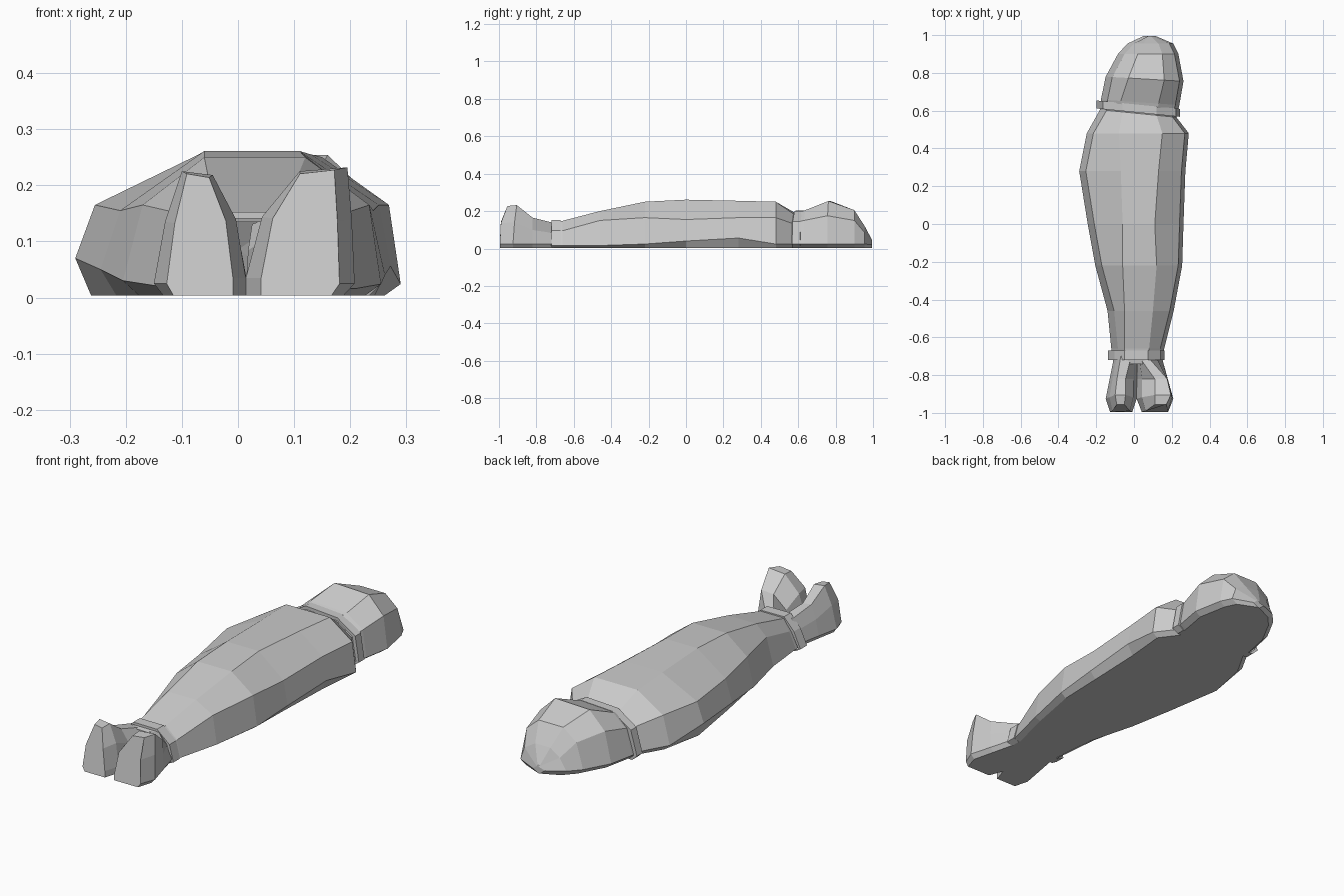
import bpy, bmesh


def section(y, xl, xr, cl, cr, zt, zs, zw, shear=0.0, inset=0.035, grow=0.0):
    """Flat-bottomed, eight-sided slice: base, bulge, shoulder and crest on both sides."""
    b, g = 0.028, grow
    pts = [(xl + b - g, 0.004), (xl - g, zw), (xl + inset - g, zs + g * 0.5), (cl, zt + g),
           (cr, zt + g * 0.9), (xr - inset * 0.6 + g, zs + g * 0.5), (xr + g, zw * 0.8), (xr - b + g, 0.004)]
    return [(x, y + shear * (x - 0.02), z) for x, z in pts]


def loft(name, rings, cap_start=False, cap_end=False):
    bm = bmesh.new()
    vs = [[bm.verts.new(p) for p in r] for r in rings]
    n = len(rings[0])
    for a, b in zip(vs, vs[1:]):
        for i in range(n):
            j = (i + 1) % n
            bm.faces.new((a[i], a[j], b[j], b[i]))
    if cap_start:
        bm.faces.new(vs[0][::-1])
    if cap_end:
        bm.faces.new(vs[-1])
    bmesh.ops.recalc_face_normals(bm, faces=bm.faces)
    me = bpy.data.meshes.new(name)
    bm.to_mesh(me)
    bm.free()
    ob = bpy.data.objects.new(name, me)
    bpy.context.collection.objects.link(ob)
    return ob


# Slices shared by neighbouring parts
ankle = (-0.74, -0.11, 0.145, -0.04, 0.07, 0.135, 0.085, 0.02)
neck = (0.585, -0.18, 0.225, -0.06, 0.12, 0.185, 0.135, 0.03, -0.1)

# Wrapped torso and legs
torso = [
    ankle,
    (-0.66, -0.12, 0.16, -0.05, 0.08, 0.148, 0.095, 0.02),
    (-0.46, -0.14, 0.21, -0.05, 0.10, 0.200, 0.150, 0.02),
    (-0.22, -0.205, 0.255, -0.06, 0.12, 0.250, 0.165, 0.03),
    (0.00, -0.245, 0.262, -0.06, 0.11, 0.261, 0.155, 0.05),
    (0.28, -0.29, 0.272, -0.07, 0.13, 0.255, 0.165, 0.07),
    (0.48, -0.25, 0.29, -0.08, 0.15, 0.250, 0.165, 0.03),
    neck,
]
loft("wrapped_body", [section(*t) for t in torso])

# Covered head, ending in a low sloped tip
head = [
    neck,
    (0.645, -0.175, 0.24, -0.07, 0.13, 0.205, 0.150, 0.03, -0.07),
    (0.77, -0.15, 0.262, -0.03, 0.16, 0.254, 0.175, 0.03, -0.06),
    (0.90, -0.085, 0.235, 0.02, 0.15, 0.205, 0.150, 0.03),
    (0.955, -0.035, 0.208, 0.05, 0.13, 0.120, 0.085, 0.03),
    (0.995, 0.05, 0.115, 0.076, 0.09, 0.045, 0.035, 0.025),
]
loft("wrapped_head", [section(*h) for h in head], cap_end=True)

# Tied bands at neck and ankles
loft("neck_band", [section(y, *neck[1:], grow=g)
                   for y, g in ((0.59, 0.0), (0.59, 0.018), (0.632, 0.018), (0.632, 0.0))])
loft("ankle_band", [section(y, -0.125, 0.15, -0.05, 0.075, 0.141, 0.09, 0.02, grow=g)
                    for y, g in ((-0.72, 0.0), (-0.72, 0.012), (-0.67, 0.012), (-0.67, 0.0))])


# Two feet, toes pointing up, with a notch between them
def foot(name, outer, inner, peak_out, peak_in, height):
    def ring(y, o, i, po, pi, h, lean=0.0):
        return [(o * 0.9 + i * 0.1, y, 0.004), (o, y, 0.025), (o * 0.6 + po * 0.4, y + lean * 0.4, h * 0.6),
                (po, y + lean, h), (pi, y + lean, h * 0.97),
                (i * 0.7 + pi * 0.3, y + lean * 0.4, h * 0.62), (i, y, 0.035), (i, y, 0.004)]
    s = 1 if outer > 0 else -1
    rings = [
        ring(-0.70, outer * 0.70, 0.015, s * 0.07, s * 0.02 + 0.005, 0.135),
        ring(-0.82, outer * 0.86, 0.015, peak_out * 0.9, peak_in, 0.165),
        ring(-0.925, outer, inner, peak_out, peak_in, height, 0.02),
    ]
    # toe face, sloping back to the crest
    mid = (outer + inner) / 2
    toe = [(mid + (x - mid) * 0.72, -0.995 if z < 0.1 else -0.99 if z < 0.17 else -0.955,
            z * 0.98) for x, y, z in rings[-1]]
    loft(name, rings + [toe], cap_end=True)


foot("left_foot", -0.15, 0.014, -0.10, -0.045, 0.225)
foot("right_foot", 0.208, 0.014, 0.195, 0.11, 0.232)
